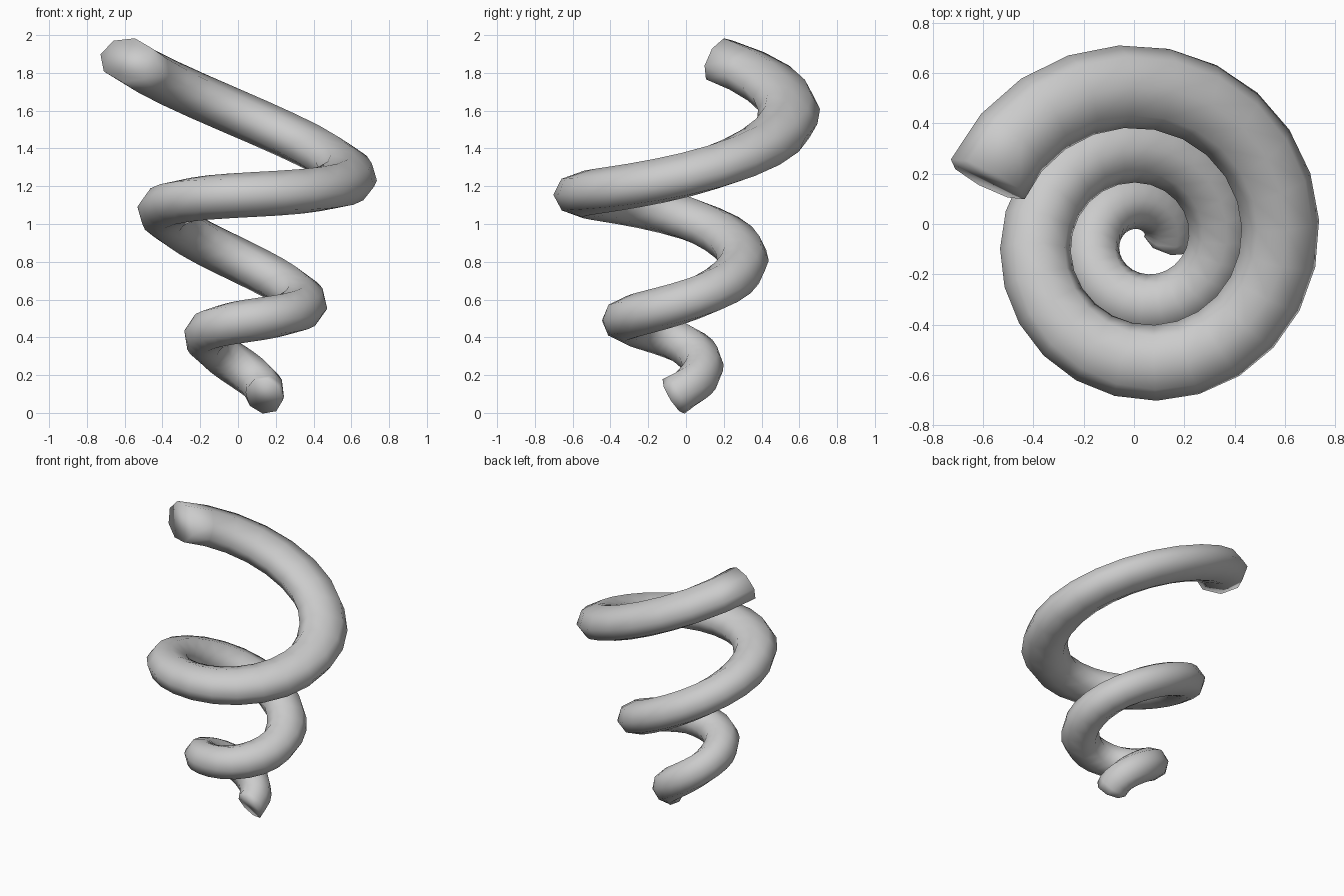
import bpy, bmesh, math
from mathutils import Vector

cube = bpy.data.objects.get("Cube")
if cube:
    bpy.data.objects.remove(cube, do_unlink=True)

TURNS = 2.44
STEPS = 58
SIDES = 8
TILT = 0.2
AXIS = Vector((TILT, 0, 1))


def spiral_point(t):
    """Centre line of the coil after t turns: a widening, slightly tilted spiral."""
    radius = 0.105 + 0.188 * t + 0.0165 * t * t
    angle = math.tau * t
    x = 0.034 + radius * math.cos(angle)
    y = -0.066 + radius * math.sin(angle)
    z = 0.115 + 0.44 * t + 0.078 * t ** 2 + 0.0068 * t ** 3 - TILT * x
    return Vector((x, y, z))


def tube_size(t):
    """Half width and half height of the tube, which flattens as it widens."""
    return 0.102 + 0.0275 * t, 0.108 + 0.006 * t


# Coil: oval rings swept square to the centre line, leaning with the axis
bm = bmesh.new()
rings = []
for i in range(STEPS + 1):
    t = TURNS * i / STEPS
    centre = spiral_point(t)
    along = (spiral_point(t + 0.001) - spiral_point(t - 0.001)).normalized()
    side = along.cross(AXIS).normalized()
    up = side.cross(along)
    width, height = tube_size(t)
    ring = []
    for k in range(SIDES):
        a = math.tau * k / SIDES
        ring.append(bm.verts.new(centre + side * width * math.cos(a) + up * height * math.sin(a)))
    rings.append(ring)

for lower, upper in zip(rings, rings[1:]):
    for k in range(SIDES):
        n = (k + 1) % SIDES
        bm.faces.new((lower[k], lower[n], upper[n], upper[k]))

# End caps
bm.faces.new(rings[0])
bm.faces.new(rings[-1])
bmesh.ops.recalc_face_normals(bm, faces=bm.faces)
for face in bm.faces:
    face.smooth = True

mesh = bpy.data.meshes.new("spiral_coil")
bm.to_mesh(mesh)
bm.free()
coil = bpy.data.objects.new("spiral_coil", mesh)
bpy.context.collection.objects.link(coil)

# Plain grey
grey = bpy.data.materials.new("light_grey")
grey.use_nodes = True
colour = (0.6, 0.6, 0.6, 1)
grey.diffuse_color = colour
grey.node_tree.nodes["Principled BSDF"].inputs["Base Color"].default_value = colour
mesh.materials.append(grey)
